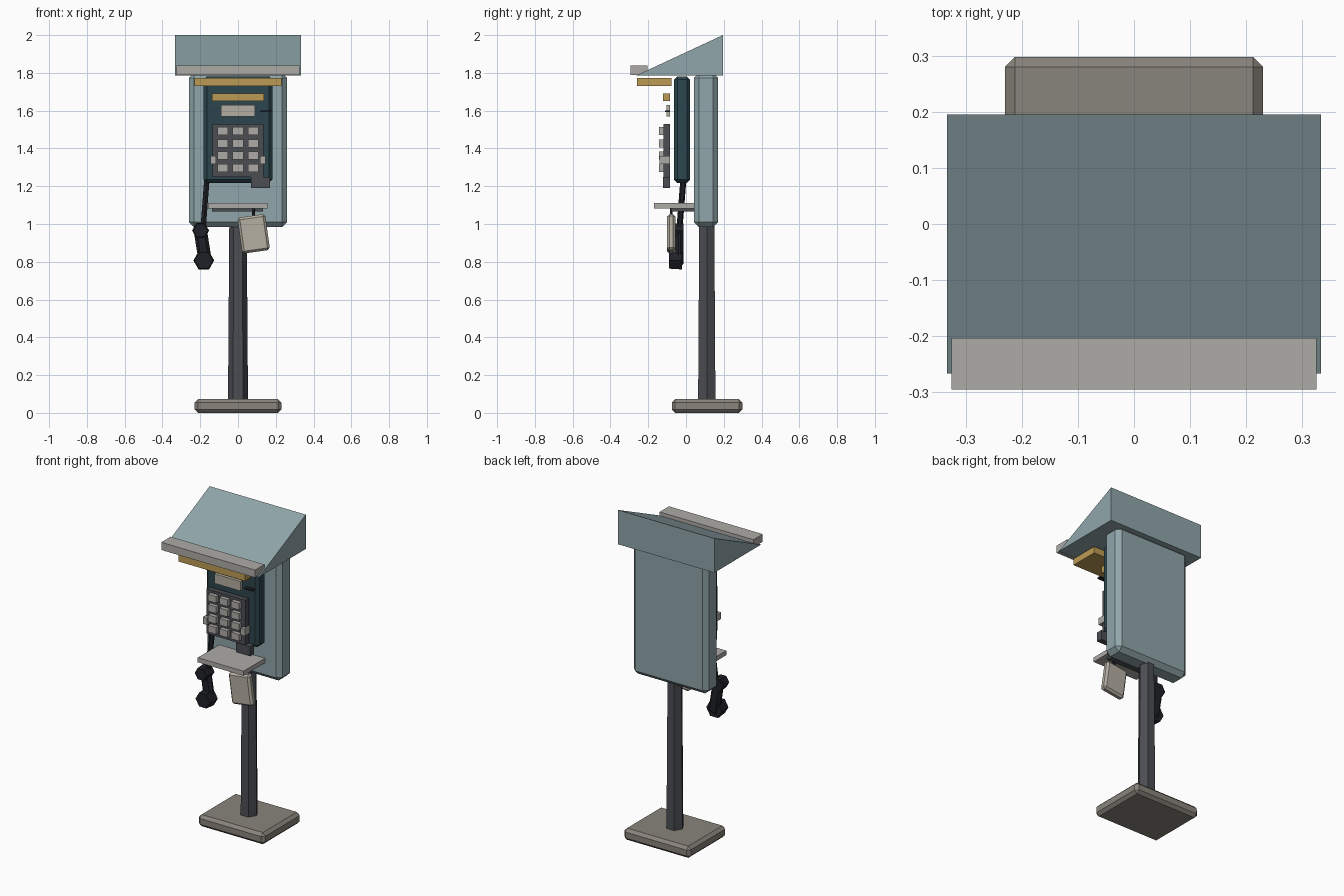
import bpy, bmesh
from math import radians, pi
from mathutils import Vector

if "Cube" in bpy.data.objects:
    bpy.data.objects.remove(bpy.data.objects["Cube"])


def material(name, r, g, b):
    m = bpy.data.materials.new(name)
    m.diffuse_color = (r, g, b, 1)
    m.use_nodes = True
    m.node_tree.nodes["Principled BSDF"].inputs["Base Color"].default_value = m.diffuse_color
    return m


TEAL = material("teal_paint", 0.28, 0.38, 0.40)
NAVY = material("dark_teal", 0.025, 0.06, 0.075)
STEEL = material("dark_steel", 0.07, 0.075, 0.085)
BLACK = material("black_plastic", 0.014, 0.015, 0.02)
AMBER = material("amber", 0.50, 0.33, 0.09)
STONE = material("concrete", 0.25, 0.23, 0.20)
PAPER = material("paper", 0.46, 0.43, 0.36)
METAL = material("light_metal", 0.42, 0.41, 0.39)


def finish(name, bm, mat, loc=(0, 0, 0), tilt=0, bevel=0):
    bmesh.ops.recalc_face_normals(bm, faces=bm.faces)
    me = bpy.data.meshes.new(name)
    bm.to_mesh(me)
    bm.free()
    ob = bpy.data.objects.new(name, me)
    bpy.context.collection.objects.link(ob)
    ob.location = loc
    ob.rotation_euler.y = radians(tilt)
    me.materials.append(mat)
    if bevel:
        mod = ob.modifiers.new("chamfer", 'BEVEL')
        mod.width, mod.segments = bevel, 1
    return ob


def box(name, x, y, z, mat, bevel=0, tilt=0):
    """Box from (min, max) pairs, optionally chamfered and tilted about y."""
    bm = bmesh.new()
    bmesh.ops.create_cube(bm, size=1)
    bmesh.ops.scale(bm, vec=(x[1] - x[0], y[1] - y[0], z[1] - z[0]), verts=bm.verts)
    mid = [(a + b) / 2 for a, b in (x, y, z)]
    return finish(name, bm, mat, mid, tilt, bevel)


def rod(name, a, b, r1, r2, mat, sides=6):
    """Low-poly tapered rod from point a to point b."""
    a, b = Vector(a), Vector(b)
    bm = bmesh.new()
    bmesh.ops.create_cone(bm, cap_ends=True, segments=sides, radius1=r1, radius2=r2, depth=(b - a).length)
    # a corner points along y for upright rods
    bmesh.ops.rotate(bm, verts=bm.verts, matrix=Vector((1, 0, 0)).rotation_difference(Vector((0, 1, 0))).to_matrix())
    ob = finish(name, bm, mat, (a + b) / 2)
    ob.rotation_euler = Vector((0, 0, 1)).rotation_difference(b - a).to_euler()
    return ob


# Stand
box("base", (-0.23, 0.23), (-0.075, 0.298), (0, 0.073), STONE, 0.018)
pole = rod("pole", (0, 0.11, 0.06), (0, 0.11, 1.02), 0.053, 0.046, STEEL)
pole.data.update()

# Back panel
box("back_panel", (-0.26, 0.26), (0.042, 0.17), (0.983, 1.80), TEAL, 0.027)

# Wedge hood with front trim and lamp
bm = bmesh.new()
profile = [(-0.267, 1.785), (0.195, 1.785), (0.195, 2.0)]
face = bm.faces.new([bm.verts.new((-0.333, y, z)) for y, z in profile])
ext = bmesh.ops.extrude_face_region(bm, geom=[face])
bmesh.ops.translate(bm, vec=(0.666, 0, 0), verts=[v for v in ext["geom"] if isinstance(v, bmesh.types.BMVert)])
finish("hood", bm, TEAL)
box("hood_trim", (-0.325, 0.325), (-0.295, -0.203), (1.79, 1.838), METAL)
box("hood_lamp", (-0.23, 0.23), (-0.26, -0.077), (1.73, 1.772), AMBER)

# Phone body and its front fittings
box("phone_body", (-0.182, 0.182), (-0.064, 0.022), (1.217, 1.782), NAVY, 0.018)
box("title_plate", (-0.138, 0.138), (-0.122, -0.084), (1.65, 1.692), AMBER)
box("display", (-0.09, 0.09), (-0.103, -0.084), (1.57, 1.63), PAPER)
box("coin_slot", (0.12, 0.178), (-0.112, -0.086), (1.594, 1.602), BLACK)
box("keypad_plate", (-0.135, 0.135), (-0.118, -0.086), (1.25, 1.53), STEEL)
for row in range(4):
    for col in range(3):
        x, z = -0.08 + 0.08 * col, 1.492 - 0.065 * row
        box(f"key_{row}_{col}", (x - 0.028, x + 0.028), (-0.142, -0.116), (z - 0.021, z + 0.021), METAL)
for side, x in (("left", -0.131), ("right", 0.131)):
    box(f"cradle_{side}", (x - 0.014, x + 0.014), (-0.14, -0.086), (1.317, 1.36), METAL)
box("coin_return", (0.07, 0.17), (-0.122, -0.086), (1.19, 1.25), STEEL)

# Shelf with hanging directory
box("shelf", (-0.16, 0.157), (-0.17, 0.046), (1.083, 1.112), METAL)
box("shelf_bracket", (-0.138, 0.132), (-0.08, 0.046), (1.067, 1.084), STEEL)
rod("book_chain", (0.083, -0.078, 1.03), (0.083, -0.078, 1.085), 0.008, 0.008, BLACK)
box("directory", (0.009, 0.157), (-0.10, -0.056), (0.852, 1.044), PAPER, 0.012, tilt=-8)

# Hanging handset and cord
rod("cord", (-0.163, -0.012, 1.26), (-0.185, -0.035, 0.97), 0.016, 0.016, BLACK)
box("handset_grip", (-0.222, -0.152), (-0.055, -0.014), (0.775, 1.0), BLACK, 0.015, tilt=-9)
rod("earpiece", (-0.198, -0.014, 0.965), (-0.198, -0.088, 0.965), 0.045, 0.04, BLACK)
rod("mouthpiece", (-0.181, -0.02, 0.807), (-0.181, -0.09, 0.807), 0.055, 0.05, BLACK)
